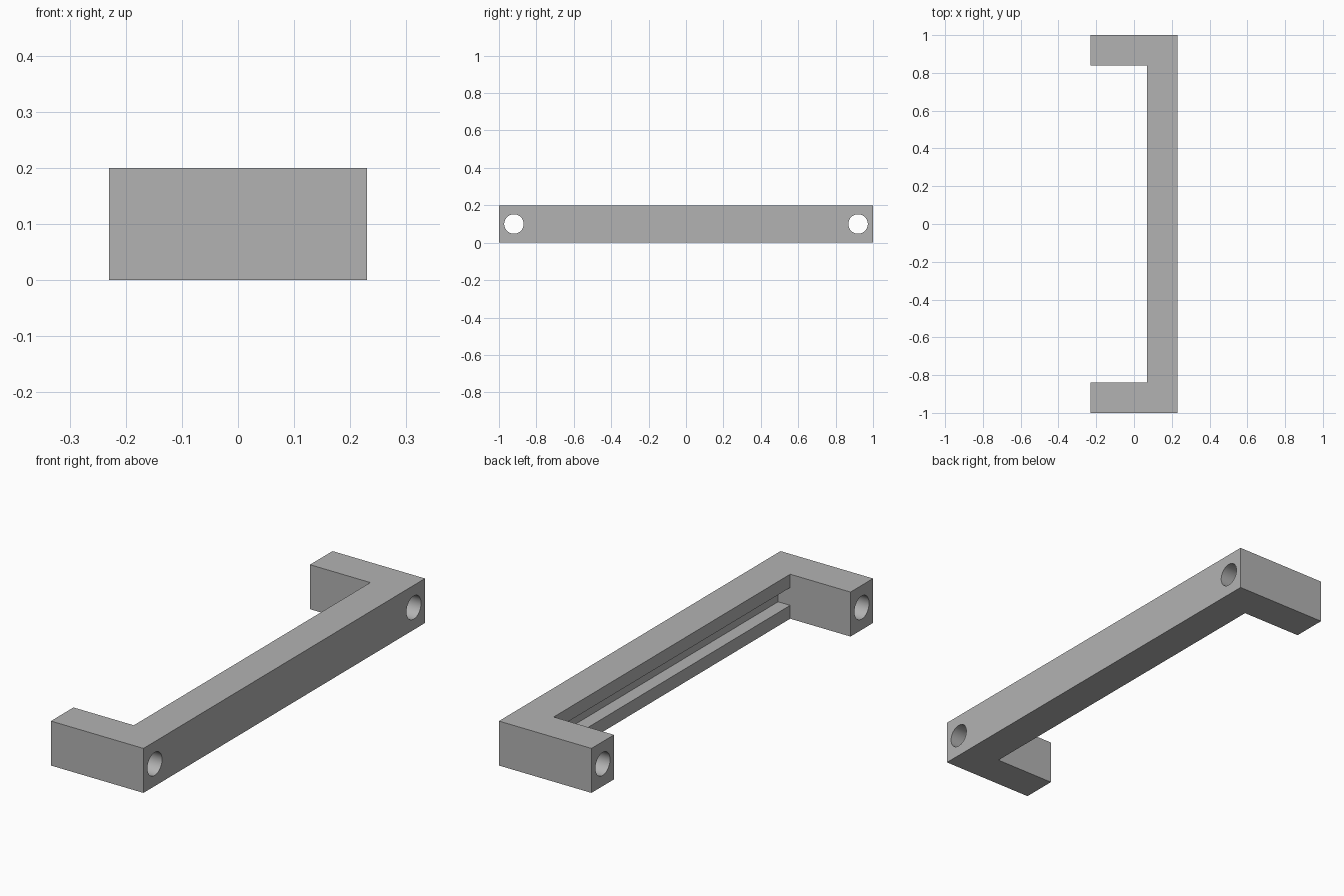
import bpy, bmesh, math
from mathutils import Matrix

cube = bpy.data.objects.get("Cube")
if cube:
    bpy.data.objects.remove(cube, do_unlink=True)

# Overall sizes
HALF_X, HALF_Y, HEIGHT = 0.23, 1.0, 0.2
THICK = 0.16                      # thickness of bar and legs
HOLE_R = 0.052
GROOVE_DEPTH, GROOVE_HEIGHT = 0.06, 0.08

grey = bpy.data.materials.new("plain_grey")
grey.use_nodes = True
colour = (0.45, 0.45, 0.45, 1)
grey.diffuse_color = colour
grey.node_tree.nodes["Principled BSDF"].inputs["Base Color"].default_value = colour


def make_object(name, bm):
    bmesh.ops.recalc_face_normals(bm, faces=bm.faces)
    mesh = bpy.data.meshes.new(name)
    bm.to_mesh(mesh)
    bm.free()
    mesh.materials.append(grey)
    obj = bpy.data.objects.new(name, mesh)
    bpy.context.collection.objects.link(obj)
    return obj


def cut(target, cutter):
    mod = target.modifiers.new(cutter.name, 'BOOLEAN')
    mod.operation = 'DIFFERENCE'
    mod.solver = 'EXACT'
    mod.object = cutter
    bpy.context.view_layer.objects.active = target
    bpy.ops.object.modifier_apply(modifier=mod.name)
    bpy.data.objects.remove(cutter, do_unlink=True)


# Handle body: bracket outline extruded upwards
inner_x, inner_y = HALF_X - THICK, HALF_Y - THICK
half = [(inner_x, inner_y), (-HALF_X, inner_y), (-HALF_X, HALF_Y), (HALF_X, HALF_Y)]
outline = half + [(x, -y) for x, y in reversed(half)]
bm = bmesh.new()
base = bm.faces.new([bm.verts.new((x, y, 0)) for x, y in outline])
top = bmesh.ops.extrude_face_region(bm, geom=[base])["geom"]
bmesh.ops.translate(bm, vec=(0, 0, HEIGHT),
                    verts=[v for v in top if isinstance(v, bmesh.types.BMVert)])
handle = make_object("pull_handle", bm)

# Groove along the inner side of the bar, open towards the legs' side
bm = bmesh.new()
depth = GROOVE_DEPTH * 2
bmesh.ops.create_cube(bm, size=1, matrix=Matrix.Translation((inner_x, 0, HEIGHT / 2))
                      @ Matrix.Diagonal((depth, inner_y * 2, GROOVE_HEIGHT, 1)))
cut(handle, make_object("groove_cutter", bm))

# Screw holes right through both legs
for side in (-1, 1):
    bm = bmesh.new()
    place = Matrix.Translation((0, side * (HALF_Y - THICK / 2), HEIGHT / 2))
    bmesh.ops.create_cone(bm, cap_ends=True, segments=48, radius1=HOLE_R,
                          radius2=HOLE_R, depth=1,
                          matrix=place @ Matrix.Rotation(math.pi / 2, 4, 'Y'))
    cut(handle, make_object("hole_cutter", bm))

# Smooth hole walls, sharp outer edges
handle.select_set(True)
bpy.context.view_layer.objects.active = handle
bpy.ops.object.shade_smooth_by_angle(angle=math.radians(30))
